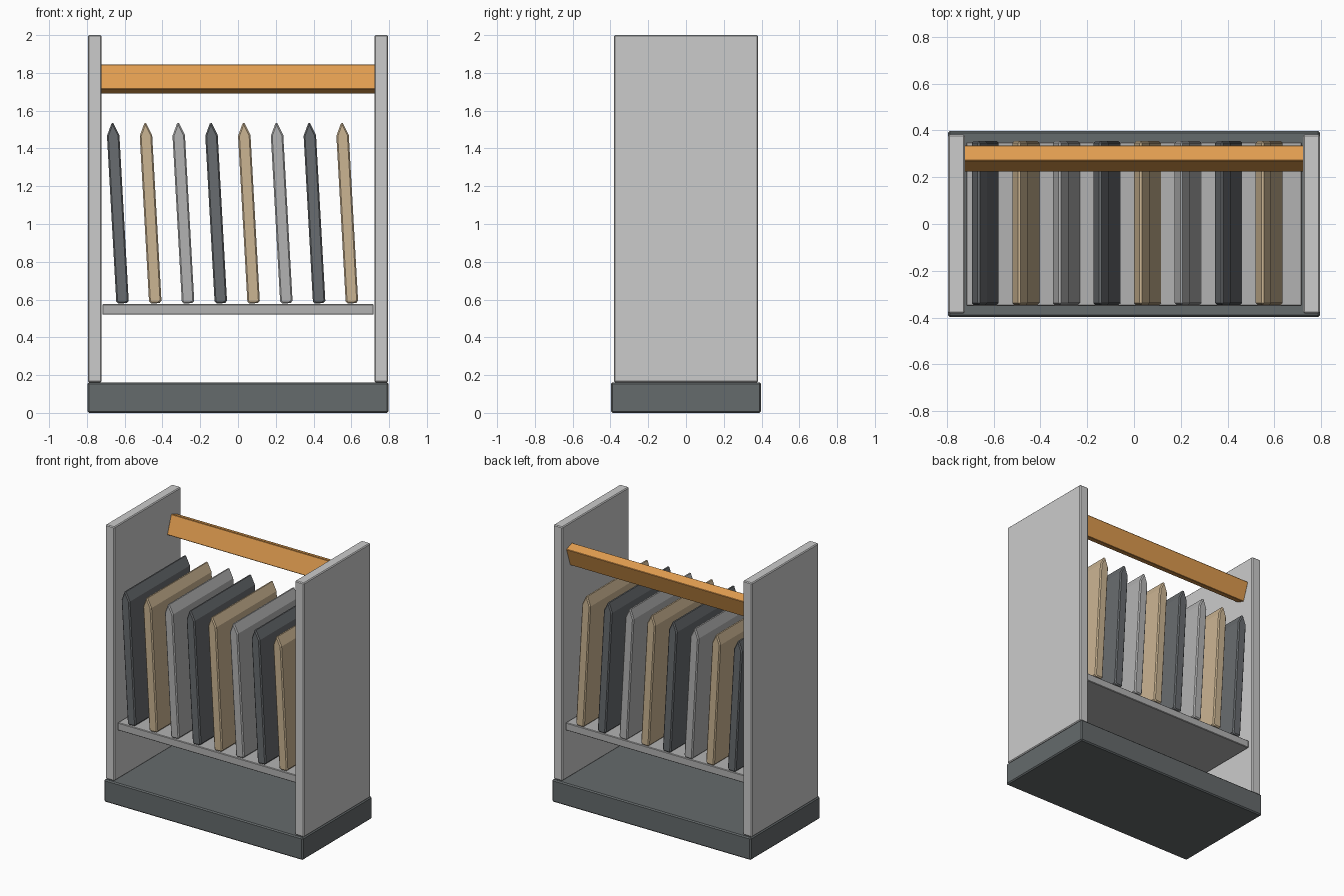
import bpy, bmesh
from mathutils import Matrix

if "Cube" in bpy.data.objects:
    bpy.data.objects.remove(bpy.data.objects["Cube"])


def material(name, rgb):
    m = bpy.data.materials.new(name)
    m.diffuse_color = (*rgb, 1)
    m.use_nodes = True
    m.node_tree.nodes["Principled BSDF"].inputs["Base Color"].default_value = m.diffuse_color
    return m


def finish(bm, name, mat, loc, rot=None):
    bmesh.ops.recalc_face_normals(bm, faces=bm.faces[:])
    me = bpy.data.meshes.new(name)
    bm.to_mesh(me)
    bm.free()
    ob = bpy.data.objects.new(name, me)
    ob.location = loc
    if rot:
        ob.rotation_euler = rot
    me.materials.append(mat)
    bpy.context.collection.objects.link(ob)
    return ob


def box(name, size, loc, mat, bevel=0.006, rot=None):
    bm = bmesh.new()
    bmesh.ops.create_cube(bm, size=1, matrix=Matrix.Diagonal((*size, 1)))
    bmesh.ops.bevel(bm, geom=bm.edges[:], offset=bevel, segments=1, affect='EDGES')
    return finish(bm, name, mat, loc, rot)


def slab(name, loc, mat, lean):
    # upright panel with a gabled top, chamfered foot and chamfered ends
    profile = [(-0.022, 0), (0.022, 0), (0.033, 0.012), (0.033, 0.89),
               (0.005, 0.955), (-0.005, 0.955), (-0.033, 0.89), (-0.033, 0.012)]
    half = 0.35
    bm = bmesh.new()
    face = bm.faces.new([bm.verts.new((x, -half, z)) for x, z in profile])
    ext = bmesh.ops.extrude_face_region(bm, geom=[face], use_keep_orig=True)
    bmesh.ops.translate(bm, vec=(0, 2 * half, 0),
                        verts=[g for g in ext['geom'] if isinstance(g, bmesh.types.BMVert)])
    bmesh.ops.recalc_face_normals(bm, faces=bm.faces[:])
    ends = [e for e in bm.edges if abs(e.verts[0].co.y - e.verts[1].co.y) < 1e-5]
    bmesh.ops.bevel(bm, geom=ends, offset=0.01, segments=1, affect='EDGES', clamp_overlap=True)
    return finish(bm, name, mat, loc, (0, lean, 0))


charcoal = material("charcoal", (0.13, 0.145, 0.15))
dark = material("dark_slab", (0.14, 0.15, 0.16))
tan = material("tan", (0.60, 0.46, 0.29))
light = material("light_grey", (0.45, 0.45, 0.45))
panel = material("panel_grey", (0.54, 0.54, 0.56))
orange = material("orange", (0.76, 0.34, 0.08))

# base and side panels
box("base", (1.592, 0.794, 0.162), (0, 0, 0.081), charcoal, 0.008)
for side, s in (("left", -1), ("right", 1)):
    box(side + "_side_panel", (0.072, 0.764, 1.838), (s * 0.759, 0, 1.081), panel)

# shelf and tilted top rail
box("shelf", (1.436, 0.7, 0.056), (0, 0, 0.548), light, 0.004)
box("top_rail", (1.45, 0.07, 0.14), (0, 0.28, 1.768), orange, 0.003, (-0.335, 0, 0))

# row of leaning slabs
for i in range(8):
    slab(f"slab_{i + 1}", (-0.611 + i * 0.1735, 0.004, 0.58), (dark, tan, light)[i % 3], -0.056)
